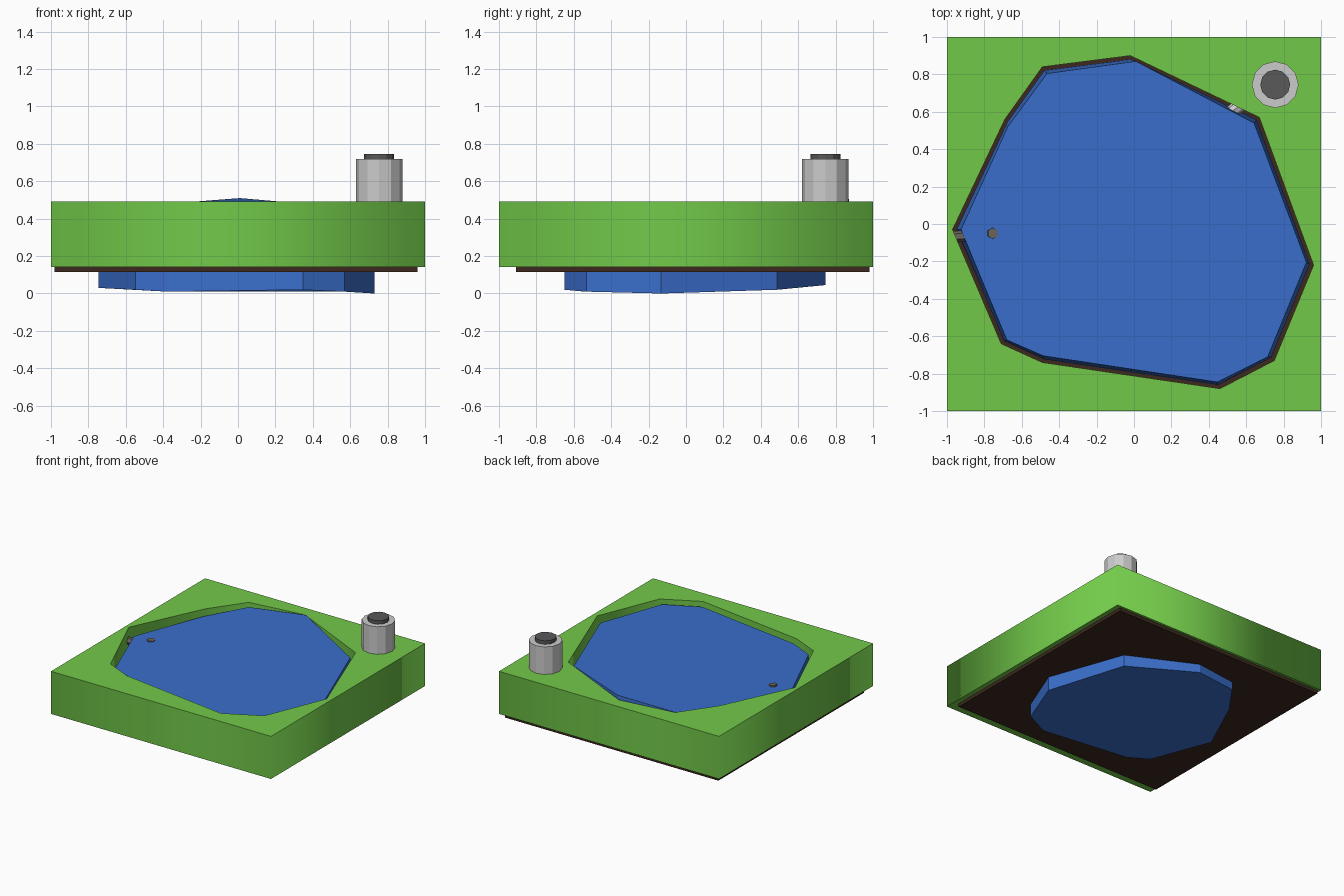
import bpy, bmesh, math
from mathutils import Vector

if "Cube" in bpy.data.objects:
    bpy.data.objects.remove(bpy.data.objects["Cube"])


def material(name, rgb):
    m = bpy.data.materials.new(name)
    m.diffuse_color = (*rgb, 1)
    m.use_nodes = True
    m.node_tree.nodes["Principled BSDF"].inputs["Base Color"].default_value = m.diffuse_color
    return m


GREEN = material("grass", (0.168, 0.584, 0.067))
BLUE = material("water", (0.042, 0.156, 0.597))
BROWN = material("soil", (0.045, 0.022, 0.013))
DARK = material("dark_grey", (0.10, 0.10, 0.10))
STONE = material("stone", (0.15, 0.13, 0.11))


def loft(name, rings, mat):
    """Closed faceted solid through rings of equal point count, bottom first."""
    bm = bmesh.new()
    loops = [[bm.verts.new(p) for p in ring] for ring in rings]
    n = len(loops[0])
    for a, b in zip(loops, loops[1:]):
        for i in range(n):
            j = (i + 1) % n
            bm.faces.new((a[i], a[j], b[j], b[i]))
    bm.faces.new(loops[0])
    bm.faces.new(loops[-1])
    bmesh.ops.recalc_face_normals(bm, faces=bm.faces)
    me = bpy.data.meshes.new(name)
    bm.to_mesh(me)
    bm.free()
    ob = bpy.data.objects.new(name, me)
    bpy.context.collection.objects.link(ob)
    if mat:
        me.materials.append(mat)
    return ob


def rod(name, start, end, r, sides, mat=None):
    a, b = Vector(start), Vector(end)
    q = (b - a).to_track_quat('Z', 'Y')
    ring = [q @ Vector((r * math.cos(t), r * math.sin(t), 0))
            for t in (2 * math.pi * i / sides for i in range(sides))]
    return loft(name, [[a + p for p in ring], [b + p for p in ring]], mat)


def slab(name, x0, x1, y0, y1, z0, z1, mat):
    base = [(x0, y0), (x1, y0), (x1, y1), (x0, y1)]
    return loft(name, [[(x, y, z) for x, y in base] for z in (z0, z1)], mat)


# pond outline, counter-clockwise from the right corner
hole = [(0.96, -0.22), (0.67, 0.57), (-0.02, 0.90), (-0.49, 0.84), (-0.69, 0.56),
        (-0.97, -0.03), (-0.71, -0.64), (-0.49, -0.74), (0.46, -0.88), (0.75, -0.73)]

# grass block: filled curve with the pond hole, extruded
cu = bpy.data.curves.new("grass_block", 'CURVE')
cu.dimensions, cu.fill_mode, cu.extrude = '2D', 'BOTH', 0.175
for pts in ([(-1, -1), (1, -1), (1, 1), (-1, 1)], hole):
    sp = cu.splines.new('POLY')
    sp.points.add(len(pts) - 1)
    for p, (x, y) in zip(sp.points, pts):
        p.co = (x, y, 0, 1)
    sp.use_cyclic_u = True
cu.materials.append(GREEN)
grass = bpy.data.objects.new("grass_block", cu)
grass.location.z = 0.317
bpy.context.collection.objects.link(grass)
bpy.context.view_layer.objects.active = grass
grass.select_set(True)
bpy.ops.object.convert(target='MESH')

# thin soil layer underneath
slab("soil_layer", -0.98, 0.96, -0.91, 0.98, 0.115, 0.145, BROWN)

# water: tilted surface, wider flank, narrower basin poking out below
bottom_z = [0.0, 0.02, 0.045, 0.05, 0.03, 0.03, 0.02, 0.01, 0.02, 0.01]
surface = [(0.922, -0.205, 0.45), (0.642, 0.54, 0.455), (0.01, 0.87, 0.51),
           (-0.465, 0.805, 0.473), (-0.675, 0.52, 0.45), (-0.925, -0.03, 0.43),
           (-0.68, -0.62, 0.46), (-0.485, -0.705, 0.465), (0.445, -0.845, 0.465),
           (0.715, -0.71, 0.465)]
basin = [(0.765 * x - 0.005, 0.785 * y + 0.04) for x, y in hole]
loft("pond_water", [
    [(x, y, z) for (x, y), z in zip(basin, bottom_z)],
    [(x, y, 0.125) for x, y in basin],
    [(x * 0.978, y * 0.978, 0.18) for x, y in hole],
    surface], BLUE)

# well drum with dark plug
rod("well_drum", (0.755, 0.745, 0.485), (0.755, 0.745, 0.718), 0.125, 12)
rod("well_plug", (0.755, 0.745, 0.60), (0.755, 0.745, 0.747), 0.08, 12, DARK)

# feed pipe from the drum through the bank, and small outlet on the far side
rod("feed_pipe", (0.72, 0.74, 0.36), (0.52, 0.60, 0.36), 0.035, 8)
rod("outlet_pipe", (-0.98, -0.07, 0.40), (-0.76, -0.05, 0.40), 0.03, 6, STONE)
rod("outlet_tip", (-0.76, -0.05, 0.40), (-0.755, -0.05, 0.455), 0.03, 6, STONE)
